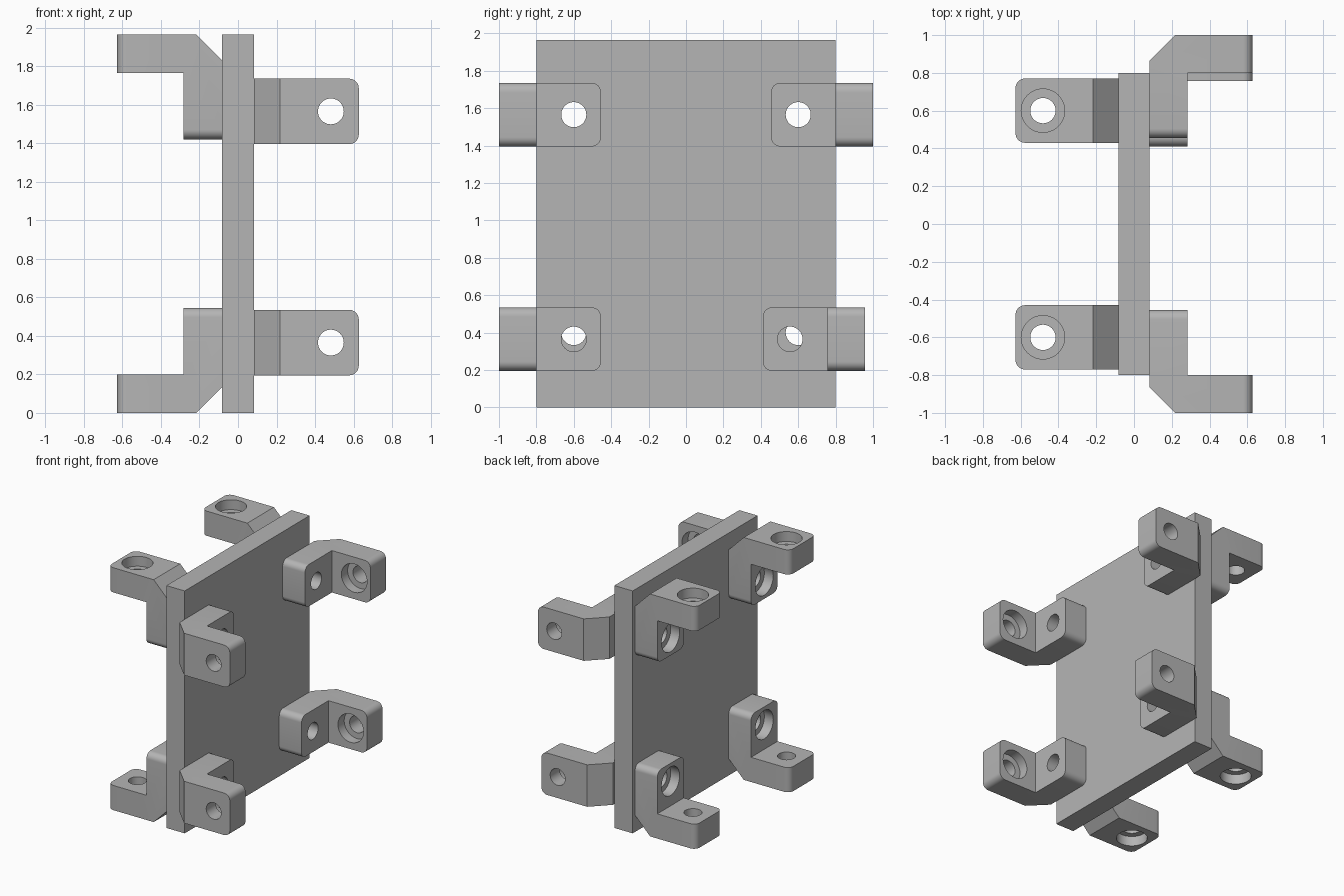
import bpy, bmesh, math
from mathutils import Matrix, Vector

if "Cube" in bpy.data.objects:
    bpy.data.objects.remove(bpy.data.objects["Cube"], do_unlink=True)

HALF, HEIGHT = 0.082, 1.965            # plate half thickness and height
LEG, THICK, WIDTH = 0.545, 0.2, 0.34   # bracket leg length, thickness, width
CHAMFER, ROUND = 0.135, 0.05
HOLE_AT, HOLE_R = 0.4, 0.067
BORE_R, BORE_DEPTH = 0.115, 0.08

grey = bpy.data.materials.new("plain grey")
grey.use_nodes = True
colour = (0.46, 0.46, 0.46, 1)
grey.diffuse_color = colour
grey.node_tree.nodes["Principled BSDF"].inputs["Base Color"].default_value = colour


def make_object(name, bm):
    bmesh.ops.recalc_face_normals(bm, faces=bm.faces[:])
    mesh = bpy.data.meshes.new(name)
    bm.to_mesh(mesh)
    bm.free()
    mesh.materials.append(grey)
    obj = bpy.data.objects.new(name, mesh)
    bpy.context.scene.collection.objects.link(obj)
    return obj


def cylinder_cutter(axis, centre, radius, start, end):
    """Cylinder along an axis, from start to end on that axis."""
    bm = bmesh.new()
    bmesh.ops.create_cone(bm, cap_ends=True, segments=48, radius1=radius,
                          radius2=radius, depth=end - start)
    position = Vector(centre)
    position[axis] = (start + end) / 2
    turn = Vector((0, 0, 1)).rotation_difference(Matrix.Identity(3)[axis])
    bm.transform(Matrix.Translation(position) @ turn.to_matrix().to_4x4())
    cutter = make_object("hole_cutter", bm)
    cutter.hide_render = True
    return cutter


def cut(obj, cutters):
    for cutter in cutters:
        mod = obj.modifiers.new("hole", 'BOOLEAN')
        mod.operation, mod.solver, mod.object = 'DIFFERENCE', 'EXACT', cutter
    graph = bpy.context.evaluated_depsgraph_get()
    mesh = bpy.data.meshes.new_from_object(obj.evaluated_get(graph))
    obj.modifiers.clear()
    obj.data = mesh
    for cutter in cutters:
        bpy.data.objects.remove(cutter, do_unlink=True)
    bpy.ops.object.select_all(action='DESELECT')
    obj.select_set(True)
    bpy.context.view_layer.objects.active = obj
    bpy.ops.object.shade_smooth_by_angle(angle=math.radians(30))


# Plate with four bolt holes
bm = bmesh.new()
bmesh.ops.create_cube(bm, size=1)
bm.transform(Matrix.Translation((0, 0, HEIGHT / 2))
             @ Matrix.Diagonal((2 * HALF, 1.6, HEIGHT, 1)))
plate = make_object("plate", bm)
cut(plate, [cylinder_cutter(0, (0, y, z), HOLE_R, -0.2, 0.2)
            for y in (-0.6, 0.6) for z in (HOLE_AT, HEIGHT - HOLE_AT)])

# Angle bracket: L profile with a chamfered corner, extruded
profile = [(CHAMFER, 0), (LEG, 0), (LEG, THICK), (THICK, THICK),
           (THICK, LEG), (0, LEG), (0, CHAMFER)]
bm = bmesh.new()
face = bm.faces.new([bm.verts.new((u, v, -WIDTH / 2)) for u, v in profile])
extruded = bmesh.ops.extrude_face_region(bm, geom=[face])["geom"]
bmesh.ops.translate(bm, vec=(0, 0, WIDTH),
                    verts=[g for g in extruded if isinstance(g, bmesh.types.BMVert)])

# Rounded corners at both leg ends
ends = []
for edge in bm.edges:
    a, b = (vert.co for vert in edge.verts)
    if abs(a.z - b.z) < 0.001 and any(min(a[i], b[i]) > LEG - 0.001 for i in (0, 1)):
        ends.append(edge)
bmesh.ops.bevel(bm, geom=ends, offset=ROUND, offset_type='OFFSET',
                segments=8, profile=0.5, affect='EDGES')
bracket = make_object("bracket", bm)

# Through holes, counterbored inside on one leg and outside on the other
first, second = (HOLE_AT, 0, 0), (0, HOLE_AT, 0)
cut(bracket, [
    cylinder_cutter(1, first, HOLE_R, -0.1, 0.3),
    cylinder_cutter(1, first, BORE_R, THICK - BORE_DEPTH, 0.3),
    cylinder_cutter(0, second, HOLE_R, -0.1, 0.3),
    cylinder_cutter(0, second, BORE_R, -0.1, BORE_DEPTH)])
shape = bracket.data
bpy.data.objects.remove(bracket, do_unlink=True)


def place(name, origin, u, v):
    obj = bpy.data.objects.new(name, shape)
    bpy.context.scene.collection.objects.link(obj)
    u, v = Vector(u), Vector(v)
    axes = Matrix((u, v, u.cross(v))).transposed().to_4x4()
    obj.matrix_world = Matrix.Translation(origin) @ axes


for side, depth in ((-1, "front"), (1, "back")):
    for up, level in ((1, "lower"), (-1, "upper")):
        # Left brackets reach out past the plate sides
        z = 0.365 if up == 1 else 1.565
        y = 0.956 if (side, up) == (1, 1) else side
        place(f"left_{level}_{depth}_bracket", (HALF, y, z), (1, 0, 0), (0, -side, 0))
        # Right brackets sit flush with the plate top and bottom
        z = 0 if up == 1 else HEIGHT
        place(f"right_{level}_{depth}_bracket", (-HALF, side * 0.6, z),
              (0, 0, up), (-1, 0, 0))
